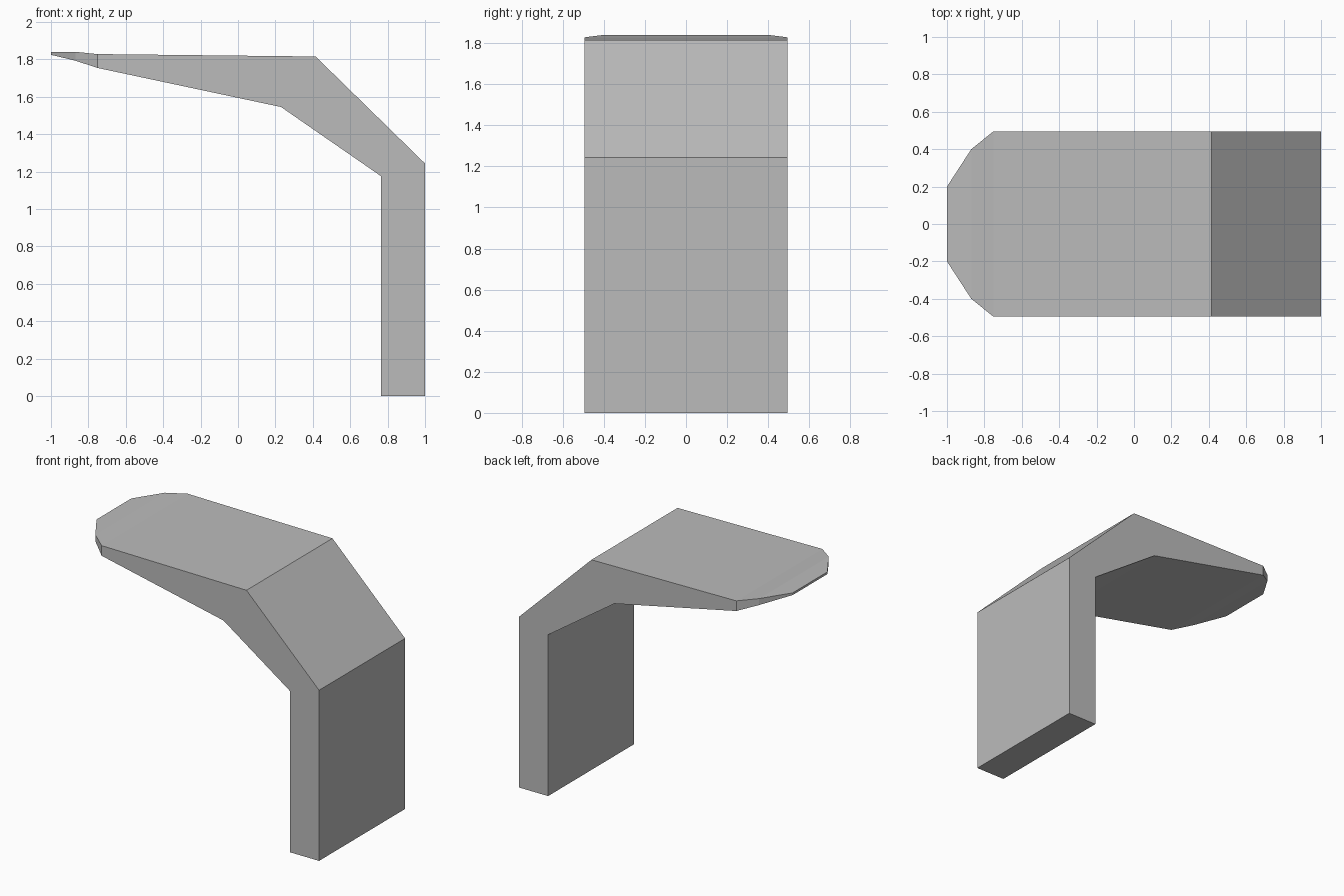
import bpy
import bmesh

cube = bpy.data.objects.get("Cube")
if cube:
    bpy.data.objects.remove(cube, do_unlink=True)

# Plain grey material
grey = bpy.data.materials.new("plain grey")
grey.use_nodes = True
colour = (0.5, 0.5, 0.5, 1)
grey.diffuse_color = colour
grey.node_tree.nodes["Principled BSDF"].inputs["Base Color"].default_value = colour

# Cross-sections from foot to tip: outer (x, z), inner (x, z), half width
sections = [
    ((1, 0), (0.765, 0), 0.495),
    ((1, 1.243), (0.765, 1.175), 0.495),
    ((0.415, 1.815), (0.23, 1.545), 0.495),
    ((-0.752, 1.828), (-0.752, 1.754), 0.495),
    ((-0.87, 1.84), (-0.87, 1.793), 0.4),
    ((-1, 1.84), (-1, 1.824), 0.2),
]

# Bent support: four-sided rings bridged along the bend
bm = bmesh.new()
rings = []
for (ox, oz), (ix, iz), w in sections:
    corners = [(ox, -w, oz), (ox, w, oz), (ix, w, iz), (ix, -w, iz)]
    rings.append([bm.verts.new(c) for c in corners])
for a, b in zip(rings, rings[1:]):
    for i in range(4):
        j = (i + 1) % 4
        bm.faces.new((a[i], a[j], b[j], b[i]))
bm.faces.new(rings[0])
bm.faces.new(rings[-1])
bmesh.ops.recalc_face_normals(bm, faces=bm.faces)

mesh = bpy.data.meshes.new("bent_support")
bm.to_mesh(mesh)
bm.free()
mesh.materials.append(grey)
support = bpy.data.objects.new("bent_support", mesh)
bpy.context.collection.objects.link(support)
